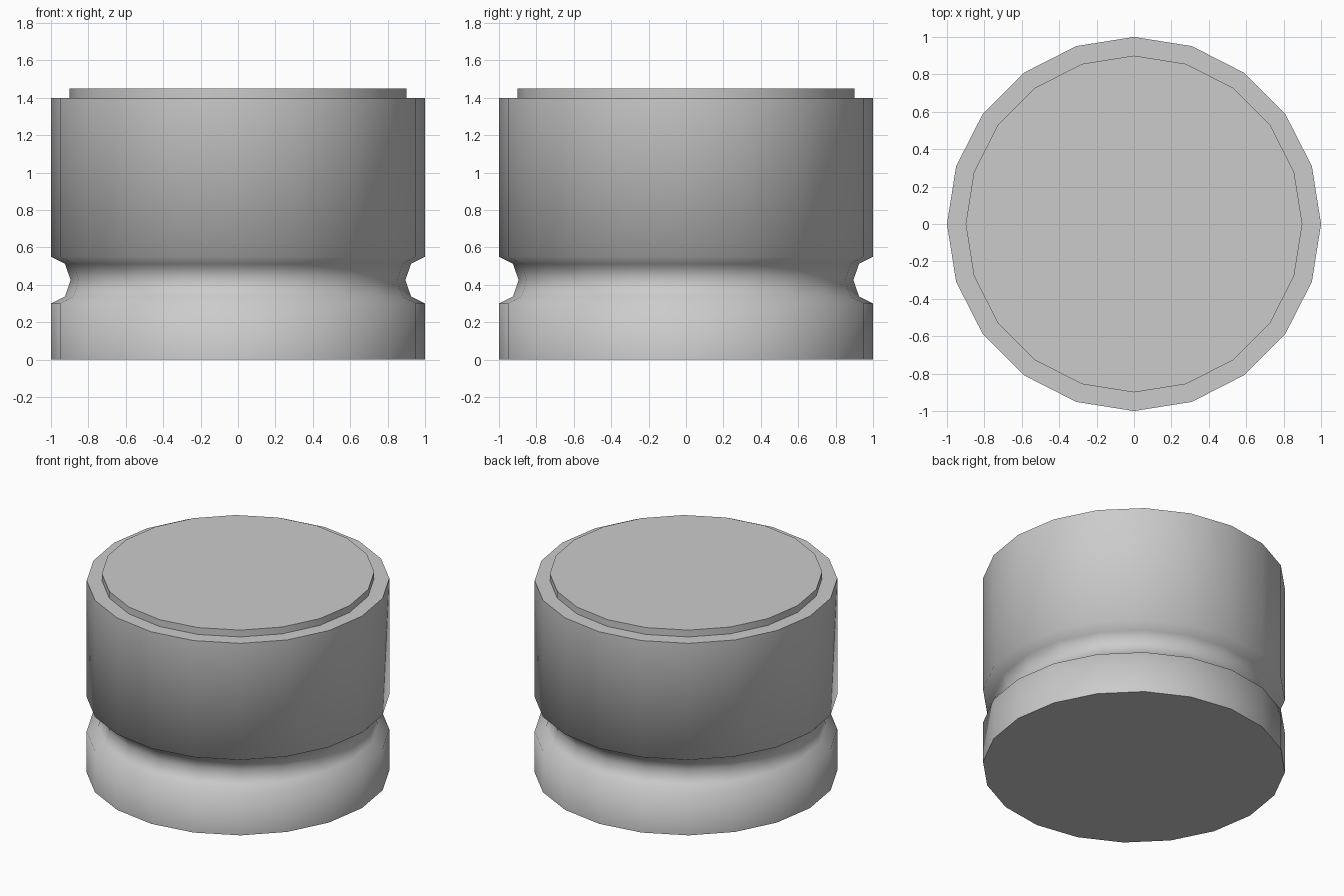
import bpy, bmesh, math

if "Cube" in bpy.data.objects:
    bpy.data.objects.remove(bpy.data.objects["Cube"])

SIDES = 20

def lathe(name, profile, smooth_angle):
    # Revolve an (r, z) profile and close both ends
    bm = bmesh.new()
    rings = []
    for r, z in profile:
        rings.append([bm.verts.new((r * math.cos(i * math.tau / SIDES),
                                    r * math.sin(i * math.tau / SIDES), z))
                      for i in range(SIDES)])
    for a, b in zip(rings, rings[1:]):
        for i in range(SIDES):
            j = (i + 1) % SIDES
            bm.faces.new((a[i], a[j], b[j], b[i]))
    bm.faces.new(rings[0][::-1])
    bm.faces.new(rings[-1])
    mesh = bpy.data.meshes.new(name)
    bm.to_mesh(mesh)
    bm.free()
    obj = bpy.data.objects.new(name, mesh)
    bpy.context.collection.objects.link(obj)
    bpy.ops.object.select_all(action='DESELECT')
    obj.select_set(True)
    bpy.context.view_layer.objects.active = obj
    bpy.ops.object.shade_smooth_by_angle(angle=math.radians(smooth_angle))
    return obj

# Drum with a rounded groove, stepping in to the raised top disc
lathe("grooved_drum", [
    (1.0, 0.0), (1.0, 0.30),
    (0.925, 0.338), (0.895, 0.425), (0.925, 0.512),
    (1.0, 0.55), (1.0, 1.40),
    (0.9, 1.40), (0.9, 1.45),
], 70)
